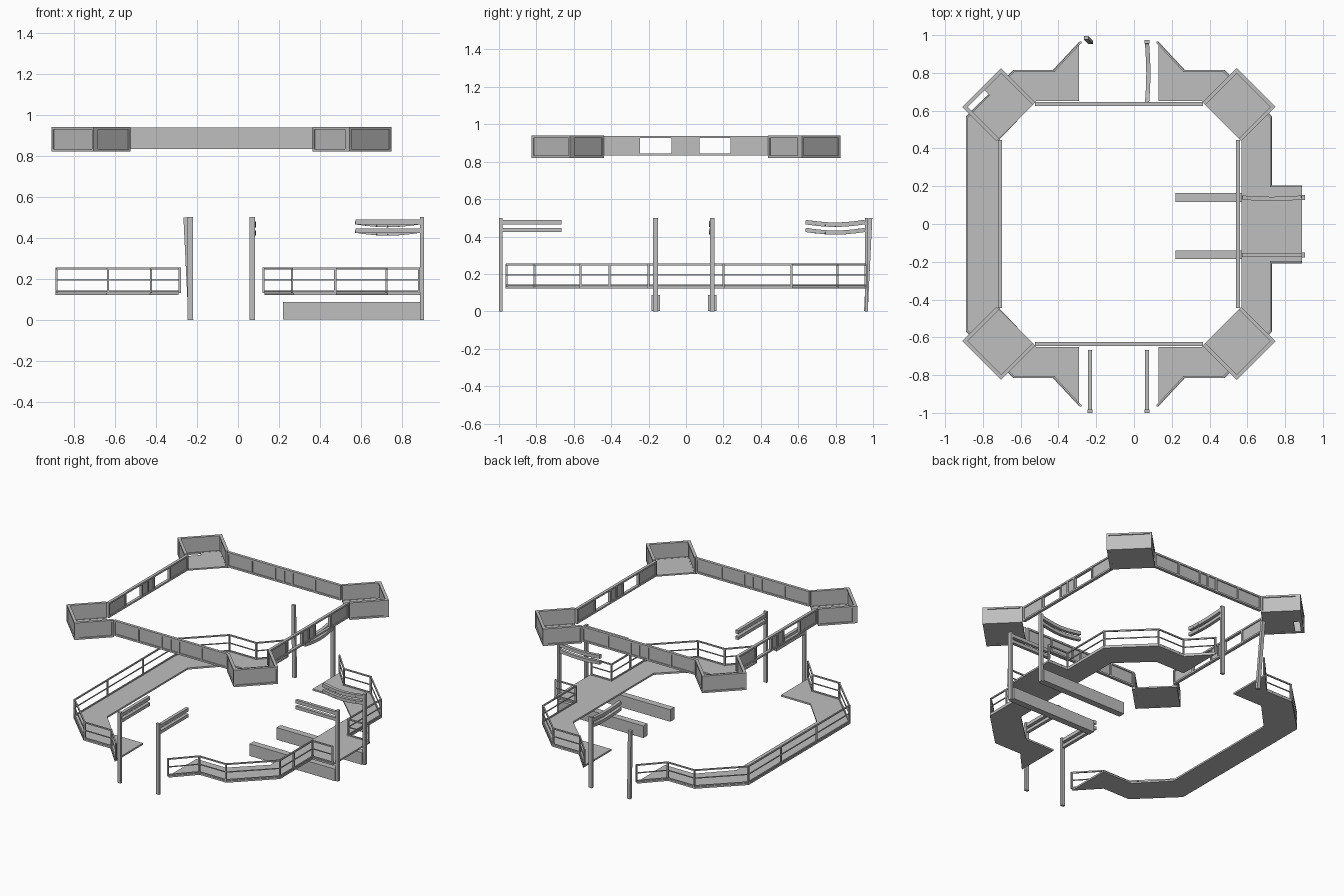
import bpy, bmesh, math
from mathutils import Vector, Matrix

if "Cube" in bpy.data.objects:
    bpy.data.objects.remove(bpy.data.objects["Cube"])

grey = bpy.data.materials.new("light_grey")
grey.use_nodes = True
COLOR = (0.52, 0.52, 0.52, 1)
grey.diffuse_color = COLOR
grey.node_tree.nodes["Principled BSDF"].inputs["Base Color"].default_value = COLOR

CX = -0.08  # centre line of the ring in x


def finish(bm, name):
    bmesh.ops.recalc_face_normals(bm, faces=bm.faces)
    mesh = bpy.data.meshes.new(name)
    bm.to_mesh(mesh)
    bm.free()
    mesh.materials.append(grey)
    obj = bpy.data.objects.new(name, mesh)
    bpy.context.collection.objects.link(obj)
    return obj


def bar(bm, a, b, width, height):
    """Box running from a to b; height is measured upwards, width sideways."""
    a, b = Vector(a), Vector(b)
    d = b - a
    along = d.normalized()
    up = Vector((0, 1, 0)) if abs(along.z) > 0.9 else Vector((0, 0, 1))
    side = up.cross(along).normalized()
    up = along.cross(side)
    rot = Matrix((along, side, up)).transposed().to_4x4()
    m = Matrix.Translation((a + b) / 2) @ rot @ Matrix.Diagonal((d.length, width, height, 1))
    bmesh.ops.create_cube(bm, size=1, matrix=m)


def framed_wall(bm, a, b, z0, z1, stops, open_bays=(), t=0.02, f=0.012):
    """Framed wall with thin recessed panels between the uprights."""
    a, b = Vector((*a, 0)), Vector((*b, 0))
    d = (b - a).normalized()
    for z in (z0 + f / 2, z1 - f / 2):
        bar(bm, a + Vector((0, 0, z)), b + Vector((0, 0, z)), t, f)
    mid, h = (z0 + z1) / 2, z1 - z0 - 2 * f
    pts = [a.lerp(b, s) for s in stops]
    for i, p in enumerate(pts):
        shift = f / 2 if i == 0 else -f / 2 if i == len(pts) - 1 else 0
        c = p + d * shift + Vector((0, 0, mid))
        bar(bm, c - d * f / 2, c + d * f / 2, t, h)
    for i in range(len(pts) - 1):
        if i not in open_bays:
            up = Vector((0, 0, mid))
            bar(bm, pts[i] + up, pts[i + 1] + up, 0.006, h)


def slab(name, pts, z0, z1):
    bm = bmesh.new()
    face = bm.faces.new([bm.verts.new((x, y, z0)) for x, y in pts])
    ext = bmesh.ops.extrude_face_region(bm, geom=[face])
    verts = [v for v in ext["geom"] if isinstance(v, bmesh.types.BMVert)]
    bmesh.ops.translate(bm, verts=verts, vec=(0, 0, z1 - z0))
    return finish(bm, name)


# Upper ring: straight panelled walls
offsets = (-0.44, -0.25, -0.07, 0, 0.065, 0.24, 0.44)
stops = [(o + 0.44) / 0.88 for o in offsets]
for name, y in (("front_ring_wall", -0.635), ("back_ring_wall", 0.635)):
    bm = bmesh.new()
    framed_wall(bm, (CX - 0.445, y), (CX + 0.445, y), 0.832, 0.938, stops)
    finish(bm, name)
for name, x in (("right_ring_wall", CX - 0.63), ("left_ring_wall", CX + 0.63)):
    bm = bmesh.new()
    framed_wall(bm, (x, -0.445), (x, 0.445), 0.832, 0.938, stops, open_bays=(1, 4))
    finish(bm, name)

# Corner balconies: floor boards and three framed walls, open to the inside
HU, HV = 0.145, 0.128
for sx in (-1, 1):
    for sy in (-1, 1):
        out = Vector((sx, sy)).normalized()
        along = Vector((sy, -sx)).normalized()
        centre = Vector((CX + sx * 0.636, sy * 0.632))

        def at(u, v):
            return centre + along * u + out * v

        bm = bmesh.new()
        w = 0.01
        framed_wall(bm, at(-HU, HV - w), at(HU, HV - w), 0.82, 0.94, (0, 1))
        for s in (-1, 1):
            u = s * (HU - w)
            framed_wall(bm, at(u, -HV), at(u, HV - 2 * w), 0.82, 0.94, (0, 1))
            # one board is broken short at the back right corner
            end = 0.07 if (sx, sy, s) == (-1, 1, -1) else HV - 2 * w
            mid = s * (HU - 2 * w) / 2
            bar(bm, (*at(mid, -HV), 0.826), (*at(mid, end), 0.826), HU - 2 * w, 0.01)
        finish(bm, "corner_balcony_%s_%s" % ("left" if sx > 0 else "right", "back" if sy > 0 else "front"))

# Lower walkways: half outline mirrored front to back
OUTER = [(0.21, 0.965), (0.35, 0.815), (0.56, 0.815), (0.81, 0.57)]
INNER = [(0.63, 0.45), (0.44, 0.65), (0.21, 0.65)]


def flip(pts):
    return [(x, -y) for x, y in reversed(pts)]


for name, s in (("left_walkway", 1), ("right_walkway", -1)):
    inner = [(x + (0.02 if s > 0 else 0), y) for x, y in INNER[:1]] + INNER[1:]
    outline = OUTER + flip(OUTER) + flip(inner) + inner
    slab(name, [(CX + s * x, y) for x, y in outline], 0.122, 0.134)
slab("side_platform", [(0.728, -0.208), (0.89, -0.208), (0.89, 0.205), (0.728, 0.205)], 0.122, 0.134)


# Handrails along the outer edges
def railing(name, path, extra=()):
    bm = bmesh.new()
    for a, b in zip(path, path[1:]):
        for z, t in ((0.25, 0.009), (0.194, 0.006), (0.139, 0.008)):
            bar(bm, (*a, z), (*b, z), t, t)
    for p in list(path) + list(extra):
        bar(bm, (*p, 0.13), (*p, 0.254), 0.01, 0.01)
    finish(bm, name)


edge = [(x - 0.006, y - 0.005) for x, y in OUTER]
railing("right_railing", [(CX - x, y) for x, y in edge + flip(edge)],
        [(CX - edge[-1][0], y) for y in (-0.2, 0.2)])
side = [(CX + x, y) for x, y in edge] + [(0.724, 0.2), (0.882, 0.2)]
railing("left_back_railing", side)
railing("left_front_railing", flip(side), [(0.724, -0.41)])

# Heavy beams beneath the side platform
for name, y in (("front_floor_beam", -0.162), ("back_floor_beam", 0.14)):
    bm = bmesh.new()
    bar(bm, (0.22, y, 0.045), (0.89, y, 0.045), 0.046, 0.085)
    finish(bm, name)


# Gate posts with pairs of inward beams, some of them sagging
def gate(name, post, inward, sag):
    post, inward = Vector(post), Vector(inward)
    bm = bmesh.new()
    half = inward * 0.009
    bar(bm, post - half + Vector((0, 0, 0.25)), post + half + Vector((0, 0, 0.25)), 0.026, 0.5)
    finish(bm, name + "_post")
    bm = bmesh.new()
    sideways = Vector((-inward.y, inward.x, 0))
    n = 6 if sag else 1
    for z, h in ((0.477, 0.024), (0.435, 0.022)):
        pts = []
        for i in range(n + 1):
            bow = math.sin(math.pi * i / n) * sag
            pts.append(post + inward * (0.01 + 0.315 * i / n) + sideways * bow * 0.5 + Vector((0, 0, z - bow)))
        for a, b in zip(pts, pts[1:]):
            bar(bm, a, b, 0.022, h)
    finish(bm, name + "_beams")


gate("front_right_gate", (-0.233, -0.991, 0), (0, 1, 0), 0)
gate("front_left_gate", (0.069, -0.991, 0), (0, 1, 0), 0)
gate("back_left_gate", (0.069, 0.965, 0), (0, -1, 0), 0.014)
gate("side_front_gate", (0.897, -0.164, 0), (-1, 0, 0), 0)
gate("side_back_gate", (0.897, 0.14, 0), (-1, 0, 0), 0.014)

# Leaning post without beams
bm = bmesh.new()
bar(bm, (-0.23, 0.962, 0.001), (-0.254, 0.986, 0.499), 0.024, 0.02)
finish(bm, "leaning_post")
